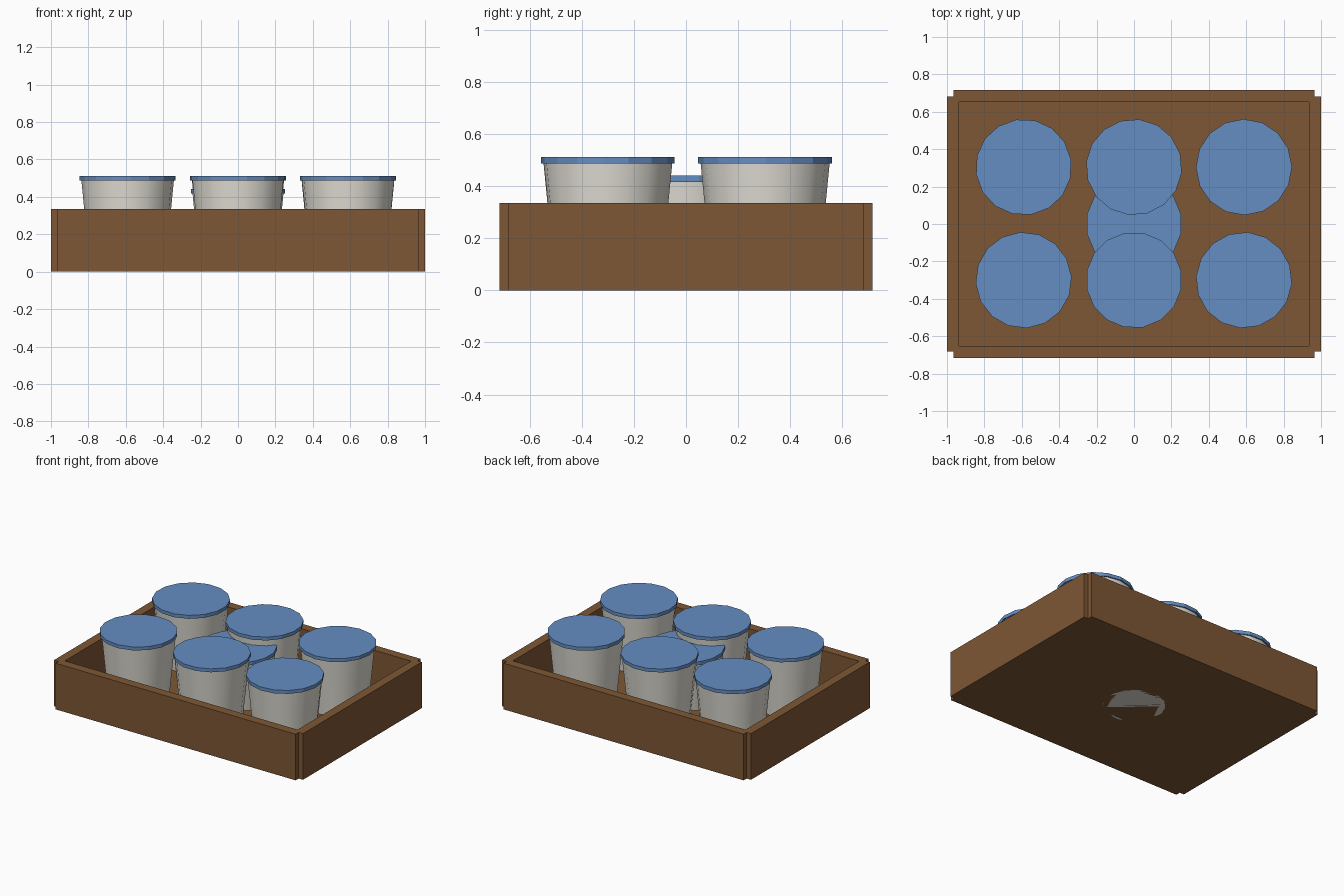
import bpy, bmesh, math

if "Cube" in bpy.data.objects:
    bpy.data.objects.remove(bpy.data.objects["Cube"])


def material(name, rgb):
    m = bpy.data.materials.new(name)
    m.diffuse_color = (*rgb, 1)
    m.use_nodes = True
    m.node_tree.nodes["Principled BSDF"].inputs["Base Color"].default_value = m.diffuse_color
    return m


wood = material("brown_wood", (0.21, 0.095, 0.035))
white = material("cup_white", (0.76, 0.74, 0.67))
blue = material("lid_blue", (0.13, 0.27, 0.54))


def finish(bm, name, mat, loc=(0, 0, 0), rot=0.0):
    me = bpy.data.meshes.new(name)
    bm.to_mesh(me)
    bm.free()
    me.materials.append(mat)
    ob = bpy.data.objects.new(name, me)
    ob.location = loc
    ob.rotation_euler.z = rot
    bpy.context.collection.objects.link(ob)
    return ob


def box(name, lo, hi):
    bm = bmesh.new()
    bmesh.ops.create_cube(bm, size=1)
    for v in bm.verts:
        v.co = [(a + b) / 2 + c * (b - a) for a, b, c in zip(lo, hi, v.co)]
    return finish(bm, name, wood)


def cone(name, mat, r1, r2, z1, z2, sides, loc, rot):
    bm = bmesh.new()
    bmesh.ops.create_cone(bm, cap_ends=True, segments=sides,
                          radius1=r1, radius2=r2, depth=z2 - z1)
    bmesh.ops.translate(bm, verts=bm.verts, vec=(0, 0, (z1 + z2) / 2))
    return finish(bm, name, mat, loc, rot)


# Tray: floor and four walls, with small notches at the outer corners
X, Y, H, T, N = 1.0, 0.717, 0.335, 0.065, 0.035
FLOOR = 0.07
box("tray_floor", (-X + N, -Y + N, 0), (X - N, Y - N, FLOOR))
for s, side in ((-1, "left"), (1, "right")):
    a, b = sorted((s * (X - T), s * X))
    box(side + "_wall", (a, -Y + N, 0), (b, Y - N, H))
for s, side in ((-1, "front"), (1, "back")):
    a, b = sorted((s * (Y - T), s * Y))
    box(side + "_wall", (-X + N, a, 0), (X - N, b, H))


# Tapered cup with an overhanging flat lid
def cup(label, x, y, z, rot):
    body = cone("cup_" + label, white, 0.207, 0.248, 0, 0.42, 16, (x, y, z), rot)
    for p in body.data.polygons:
        p.use_smooth = len(p.vertices) == 4
    cone("lid_" + label, blue, 0.257, 0.257, 0.417, 0.442, 16, (x, y, z), rot)


# Six cups in two rows, and a sunken one in the middle
for j, y in enumerate((-0.3, 0.304)):
    for i, x in enumerate((-0.59, 0, 0.588)):
        cup(f"{j}_{i}", x, y, FLOOR, math.radians(4 + 7 * i + 5 * j))
cup("middle", 0, 0, 0, math.radians(11.25))
